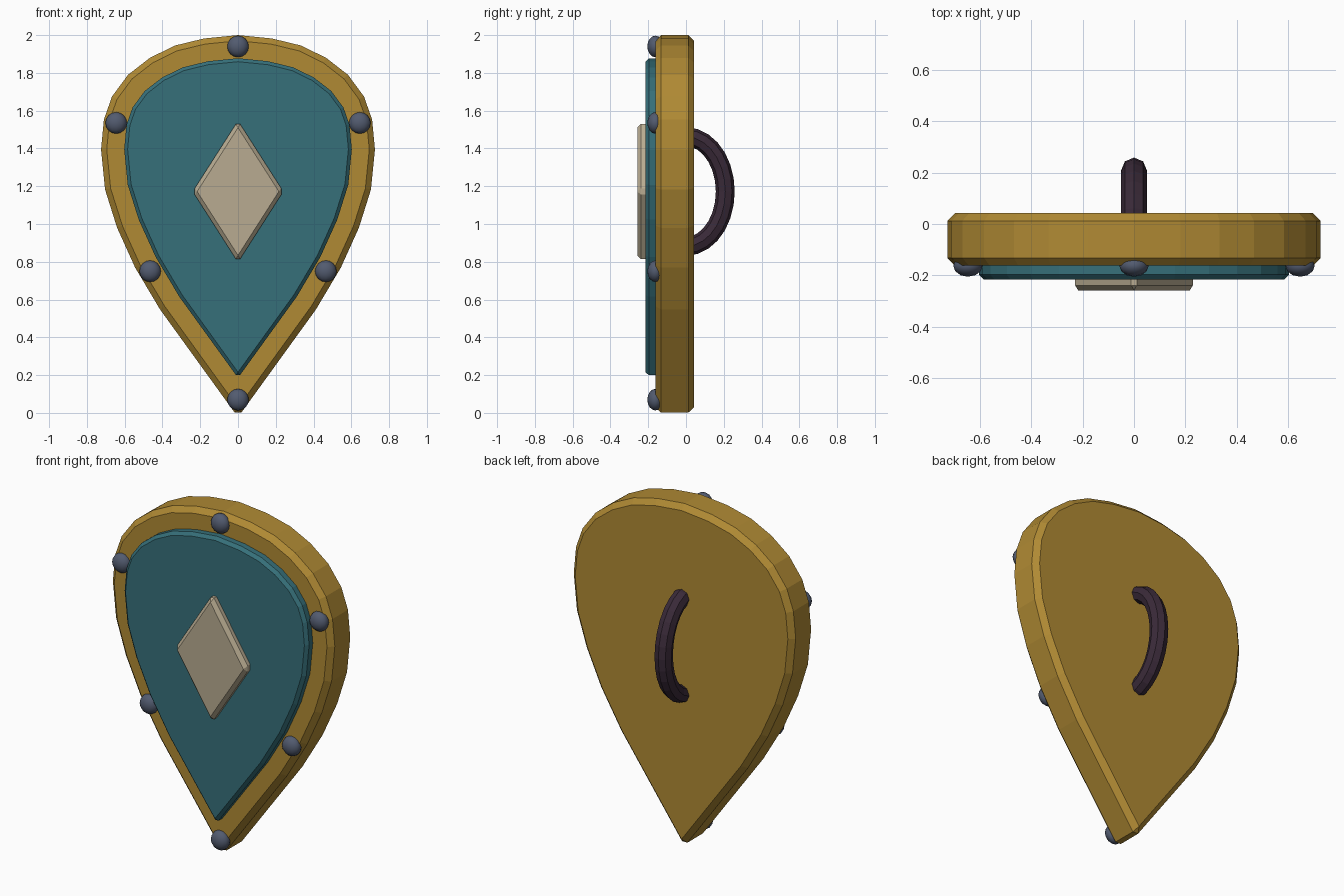
import bpy, bmesh, math
from mathutils import Vector

if "Cube" in bpy.data.objects:
    bpy.data.objects.remove(bpy.data.objects["Cube"])


def material(name, rgb):
    m = bpy.data.materials.new(name)
    m.diffuse_color = (*rgb, 1)
    m.use_nodes = True
    m.node_tree.nodes["Principled BSDF"].inputs["Base Color"].default_value = m.diffuse_color
    return m


GOLD = material("aged_gold", (0.434, 0.254, 0.034))
TEAL = material("teal", (0.037, 0.162, 0.195))
CREAM = material("cream", (0.48, 0.41, 0.285))
STEEL = material("blue_steel", (0.085, 0.105, 0.16))
LEATHER = material("dark_leather", (0.042, 0.023, 0.04))


def finish(name, bm, mat):
    bmesh.ops.recalc_face_normals(bm, faces=bm.faces[:])
    mesh = bpy.data.meshes.new(name)
    bm.to_mesh(mesh)
    bm.free()
    mesh.materials.append(mat)
    ob = bpy.data.objects.new(name, mesh)
    bpy.context.collection.objects.link(ob)
    return ob


def slab(name, outline, y_front, y_back, bevel, mat):
    """Extrude an x-z outline along y and chamfer its sharp edges."""
    bm = bmesh.new()
    face = bm.faces.new([bm.verts.new((x, y_front, z)) for x, z in outline])
    new = bmesh.ops.extrude_face_region(bm, geom=[face], use_keep_orig=True)["geom"]
    bmesh.ops.translate(bm, vec=(0, y_back - y_front, 0),
                        verts=[v for v in new if isinstance(v, bmesh.types.BMVert)])
    ob = finish(name, bm, mat)
    mod = ob.modifiers.new("chamfer", 'BEVEL')
    mod.width = bevel
    mod.segments = 1
    mod.limit_method = 'ANGLE'
    mod.angle_limit = math.radians(30)
    return ob


def inset(outline, d):
    """Move every edge of a clockwise outline inwards by d."""
    pts = [Vector(p) for p in outline]
    result = []
    for i, p in enumerate(pts):
        a = (p - pts[i - 1]).normalized()
        b = (pts[(i + 1) % len(pts)] - p).normalized()
        na, nb = Vector((a.y, -a.x)), Vector((b.y, -b.x))
        result.append(p + (na + nb) * d / (1 + na.dot(nb)))
    return result


# Teardrop outline, mirrored from its right half
half = [(0.18, 1.982), (0.333, 1.945), (0.466, 1.88), (0.582, 1.79),
        (0.667, 1.675), (0.71, 1.553), (0.725, 1.395), (0.704, 1.183),
        (0.64, 0.98), (0.545, 0.77), (0.413, 0.548)]
teardrop = [(0, 2.0)] + half + [(0, -0.023)] + [(-x, z) for x, z in reversed(half)]

# Shield body, raised panel and centre diamond
slab("shield_body", teardrop, -0.162, 0.042, 0.03, GOLD)
slab("front_panel", inset(teardrop, 0.122), -0.215, -0.12, 0.018, TEAL)
diamond = [(0, 1.547), (0.24, 1.172), (0, 0.797), (-0.24, 1.172)]
slab("centre_diamond", diamond, -0.258, -0.18, 0.02, CREAM)

# Flattened rivets around the border
rivets = [(0, 1.94), (0.645, 1.535), (-0.645, 1.535),
          (0.465, 0.75), (-0.465, 0.75), (0, 0.07)]
for i, (x, z) in enumerate(rivets):
    bpy.ops.mesh.primitive_uv_sphere_add(segments=12, ring_count=8, radius=0.057,
                                         location=(x, -0.162, z))
    ob = bpy.context.object
    ob.name = f"rivet_{i + 1}"
    ob.scale.y = 0.75
    ob.data.materials.append(STEEL)
    bpy.ops.object.shade_smooth()

# Arched grip on the back: octagonal tube swept along half an ellipse
bm = bmesh.new()
rings = []
STEPS, SIDES = 14, 8
for i in range(STEPS + 1):
    t = math.pi * (i / STEPS - 0.5)
    centre = Vector((0, 0.208 * math.cos(t), 1.172 + 0.29 * math.sin(t)))
    out = Vector((0, math.cos(t) / 0.208, math.sin(t) / 0.29)).normalized()
    side = Vector((1, 0, 0))
    angles = [2 * math.pi * k / SIDES for k in range(SIDES)]
    rings.append([bm.verts.new(centre + 0.05 * (out * math.cos(a) + side * math.sin(a)))
                  for a in angles])
for r, s in zip(rings, rings[1:]):
    for k in range(SIDES):
        n = (k + 1) % SIDES
        bm.faces.new((r[k], r[n], s[n], s[k]))
bm.faces.new(rings[0])
bm.faces.new(rings[-1])
finish("back_grip", bm, LEATHER)
